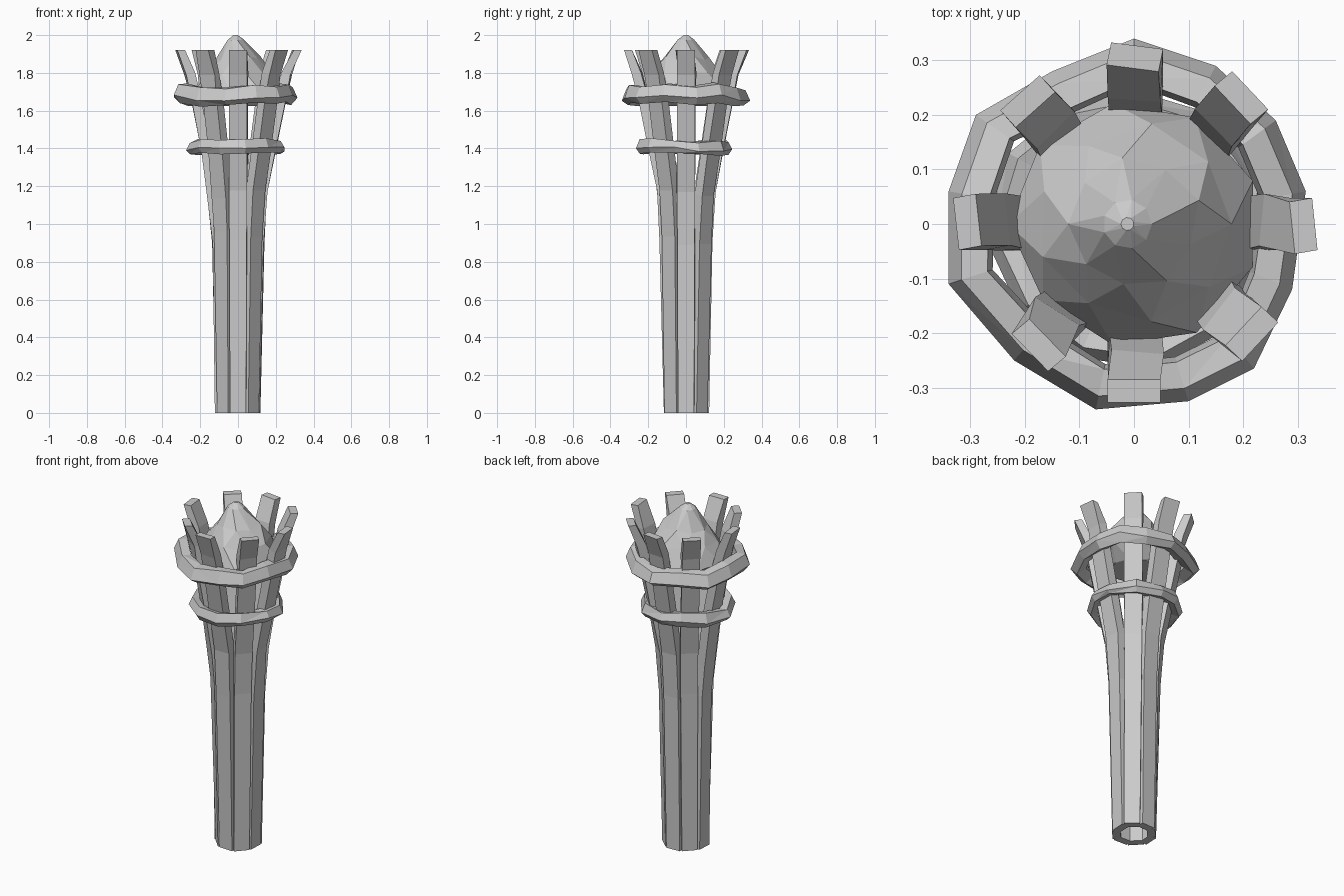
import bpy, bmesh, math, random
from math import sin, cos, pi

if "Cube" in bpy.data.objects:
    bpy.data.objects.remove(bpy.data.objects["Cube"])

random.seed(4)


def jit(a):
    return random.uniform(-a, a)


def finish(name, bm):
    bmesh.ops.recalc_face_normals(bm, faces=bm.faces[:])
    me = bpy.data.meshes.new(name)
    bm.to_mesh(me)
    bm.free()
    ob = bpy.data.objects.new(name, me)
    bpy.context.collection.objects.link(ob)
    return ob


def loft(bm, loops, close=False):
    """Skin quads between vertex loops; cap the ends unless closed."""
    rows = [[bm.verts.new(p) for p in lp] for lp in loops]
    n = len(rows[0])
    pairs = list(zip(rows, rows[1:]))
    if close:
        pairs.append((rows[-1], rows[0]))
    for a, b in pairs:
        for i in range(n):
            j = (i + 1) % n
            bm.faces.new((a[i], a[j], b[j], b[i]))
    if not close:
        bm.faces.new(rows[0])
        bm.faces.new(rows[-1])


# Wooden staves: outer radius, height, width, thickness
stave_profile = [(0.118, 0.0, 0.085, 0.045), (0.138, 0.93, 0.092, 0.05),
                 (0.155, 1.12, 0.095, 0.05), (0.195, 1.38, 0.097, 0.05),
                 (0.25, 1.66, 0.097, 0.05), (0.277, 1.79, 0.097, 0.048),
                 (0.325, 1.92, 0.097, 0.042)]
stave_angles = [0, 49, 89, 131, 180, 231, 270, 317]
top_shift = [0.008, 0.0, 0.0, -0.005, 0.0, -0.02, 0.005, -0.01]
for k, deg in enumerate(stave_angles):
    loops = []
    for i, (r, z, w, t) in enumerate(stave_profile):
        f = min(1, z / 1.4)
        a = math.radians(45 * k + (deg - 45 * k) * f)
        r += top_shift[k] * max(0, (z - 1.3) / 0.6) + jit(0.003)
        zz = z + (jit(0.06) if i in (1, 2) else 0)
        tw = jit(0.1) if i < 5 else jit(0.2)
        lp = []
        for dr, dt in ((0, -w / 2), (0, w / 2), (-t, w / 2), (-t, -w / 2)):
            dr2 = dr * cos(tw) - dt * sin(tw) * 0.6
            dt2 = dt * cos(tw) + dr * sin(tw)
            tilt = -dr * 0.25 if 0 < i < 6 else 0
            lp.append(((r + dr2) * cos(a) - dt2 * sin(a),
                       (r + dr2) * sin(a) + dt2 * cos(a), zz + tilt))
        loops.append(lp)
    bm = bmesh.new()
    loft(bm, loops)
    finish(f"stave_{k + 1}", bm)


# Rough-hewn bands around the staves
def band(name, outline, section, wobble):
    bm = bmesh.new()
    loops = []
    for x, y in outline:
        R, a = math.hypot(x, y), math.atan2(y, x)
        dz = jit(wobble)
        loops.append([((R + dr) * cos(a), (R + dr) * sin(a), z + dz + jit(0.008))
                      for dr, z in section])
    loft(bm, loops, close=True)
    bmesh.ops.triangulate(bm, faces=[f for f in bm.faces if random.random() < 0.6])
    return finish(name, bm)


band("upper_band",
     [(0, .34), (.15, .29), (.26, .19), (.315, .06), (.29, -.12), (.22, -.265),
      (.1, -.325), (-.07, -.34), (-.22, -.25), (-.34, -.11), (-.34, .06),
      (-.29, .2), (-.15, .28)],
     [(0, 1.67), (-.025, 1.725), (-.075, 1.735), (-.085, 1.665), (-.035, 1.635)], 0.014)
band("lower_band",
     [(0, .245), (.15, .2), (.245, .07), (.245, -.06), (.16, -.2), (.04, -.265),
      (-.1, -.245), (-.21, -.16), (-.275, -.02), (-.23, .13), (-.12, .22)],
     [(0, 1.395), (-.02, 1.44), (-.065, 1.435), (-.07, 1.385), (-.02, 1.37)], 0.008)

# Faceted pointed coal in the basket
bm = bmesh.new()
loops = []
for i, (r, z) in enumerate([(.13, 1.625), (.222, 1.70), (.175, 1.80),
                            (.115, 1.88), (.045, 1.975), (.012, 2.0)]):
    j = 0.012 if 0 < i < 4 else 0
    lp = []
    for s in range(9):
        a = 2 * pi * (s + 0.5 * (i % 2)) / 9
        rr = r + jit(j)
        lp.append((rr * cos(a) - 0.012 * (i > 3), rr * sin(a), z + jit(j)))
    loops.append(lp)
loft(bm, loops)
bmesh.ops.triangulate(bm, faces=[f for f in bm.faces if random.random() < 0.7])
finish("coal", bm)
